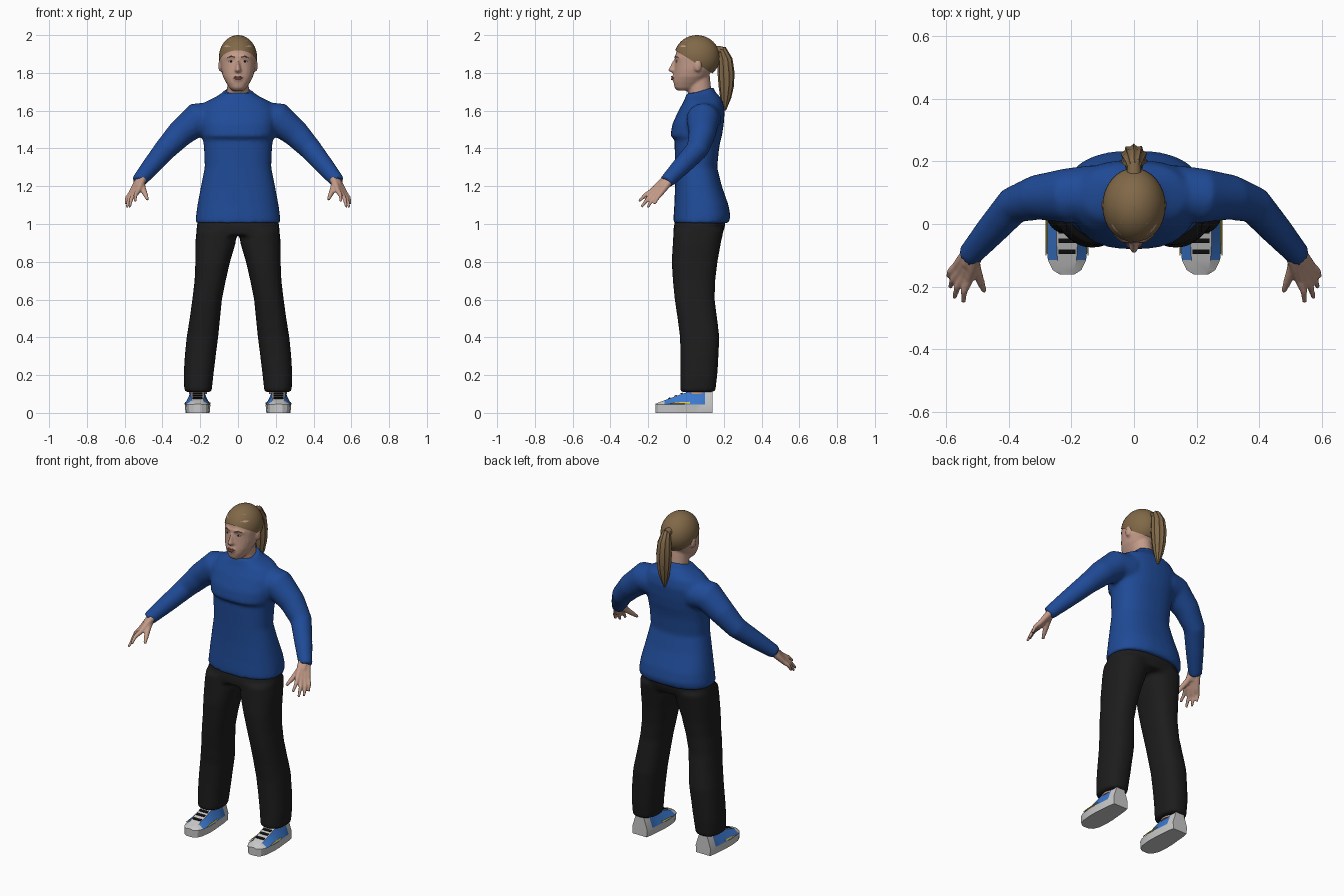
import bpy
import bmesh
import math
from mathutils import Vector

cube = bpy.data.objects.get("Cube")
if cube:
    bpy.data.objects.remove(cube, do_unlink=True)


def material(name, red, green, blue):
    mat = bpy.data.materials.new(name)
    mat.use_nodes = True
    mat.diffuse_color = (red, green, blue, 1)
    mat.node_tree.nodes["Principled BSDF"].inputs["Base Color"].default_value = (red, green, blue, 1)
    return mat


SKIN = material("skin", .55, .33, .25)
HAIR = material("dark blond hair", .22, .14, .065)
SHIRT = material("blue shirt", .014, .07, .31)
CLOTH = material("black cloth", .012, .012, .012)
GREY = material("shoe grey", .58, .58, .58)
BLUE = material("shoe blue", .045, .19, .62)
YELLOW = material("yellow stripe", .8, .55, .04)
LACE = material("lace black", .006, .006, .006)
LIP = material("lip pink", .42, .17, .15)
WHITE = material("eye white", .62, .57, .53)


# Cross-section helpers: every part is a list of closed loops of points
def ring(z, x0, x1, y0, y1, n=24, power=2.0, tilt=0.0):
    points = []
    for i in range(n):
        a = math.tau * i / n
        c, s = math.cos(a), math.sin(a)
        dx = math.copysign(abs(c) ** (2 / power), c) * (x1 - x0) / 2
        dy = math.copysign(abs(s) ** (2 / power), s) * (y1 - y0) / 2
        points.append(Vector(((x0 + x1) / 2 + dx, (y0 + y1) / 2 + dy, z + tilt * dy)))
    return points


def stack(rows, **options):
    """Rows of (z, half width, front y, back y)."""
    return [ring(z, -w, w, f, b, **options) for z, w, f, b in rows]


def ball(centre, rx, ry, rz, n=16, layers=10):
    x, y, z = centre
    loops = []
    for i in range(layers + 1):
        a = math.pi * (i + .05) / (layers + .1)
        s, c = math.sin(a), math.cos(a)
        loops.append(ring(z - rz * c, x - rx * s, x + rx * s, y - ry * s, y + ry * s, n))
    return loops


def tube(path, radii, n=12, ripple=0.0):
    path = [Vector(p) for p in path]
    loops = []
    for i, p in enumerate(path):
        t = (path[min(i + 1, len(path) - 1)] - path[max(i - 1, 0)]).normalized()
        u = t.cross(Vector((.3, 1, .2))).normalized()
        v = t.cross(u)
        loop = []
        for k in range(n):
            a = math.tau * k / n
            r = radii[i] * (1 + ripple * math.cos(a * n / 2))
            loop.append(p + r * (u * math.cos(a) + v * math.sin(a)))
        loops.append(loop)
    return loops


def flip(loops):
    return [[Vector((-p.x, p.y, p.z)) for p in loop] for loop in loops]


def build(name, parts, mats, voxel=0.0, relax=3, paint=None, cut=None, angle=35):
    """Skin the loops of all parts into one mesh, optionally fused."""
    bm = bmesh.new()
    for loops in parts:
        rows = [[bm.verts.new(p) for p in loop] for loop in loops]
        n = len(rows[0])
        for a, b in zip(rows, rows[1:]):
            for k in range(n):
                bm.faces.new((a[k], a[(k + 1) % n], b[(k + 1) % n], b[k]))
        bm.faces.new(rows[0][::-1])
        bm.faces.new(rows[-1])
    bmesh.ops.recalc_face_normals(bm, faces=bm.faces)
    if cut:
        bmesh.ops.bisect_plane(bm, geom=bm.verts[:] + bm.edges[:] + bm.faces[:],
                               plane_co=cut[0], plane_no=cut[1], clear_inner=True)
    if paint:
        for face in bm.faces:
            face.material_index = paint(face.calc_center_median(), face.normal)
    mesh = bpy.data.meshes.new(name)
    bm.to_mesh(mesh)
    bm.free()
    for mat in mats:
        mesh.materials.append(mat)
    obj = bpy.data.objects.new(name, mesh)
    bpy.context.collection.objects.link(obj)
    if voxel:
        fuse = obj.modifiers.new("fuse", 'REMESH')
        fuse.mode = 'VOXEL'
        fuse.voxel_size = voxel
        fuse.use_smooth_shade = True
        soften = obj.modifiers.new("soften", 'SMOOTH')
        soften.factor = .5
        soften.iterations = relax
    else:
        bpy.ops.object.select_all(action='DESELECT')
        obj.select_set(True)
        bpy.context.view_layer.objects.active = obj
        bpy.ops.object.shade_smooth_by_angle(angle=math.radians(angle))
    return obj


# Shirt: torso, collar and both sleeves in one skin
torso = stack([(1.005, .225, -.066, .225), (1.04, .223, -.066, .236), (1.1, .215, -.062, .225),
               (1.2, .196, -.058, .19), (1.3, .176, -.058, .165), (1.4, .18, -.06, .175),
               (1.45, .185, -.06, .185), (1.465, .19, -.083, .19), (1.53, .2, -.072, .2),
               (1.6, .2, -.04, .205), (1.65, .165, -.012, .195), (1.68, .105, 0, .175),
               (1.695, .085, .005, .16)], n=32, power=2.4)
collar = stack([(1.64, .085, .005, .155), (1.705, .078, .01, .15)], tilt=.3)
sleeve = tube([(.12, .1, 1.56), (.215, .09, 1.555), (.31, .085, 1.475), (.385, .06, 1.395),
               (.46, -.025, 1.305), (.53, -.105, 1.222)], [.09, .088, .072, .06, .05, .038], 20)
build("shirt", [torso, collar, sleeve, flip(sleeve)], [SHIRT], .012)

# Trousers: hips and two legs
hips = stack([(.94, .215, -.066, .19), (.98, .22, -.066, .205), (1.03, .212, -.055, .21)], power=2.4)
leg = [ring(*row, power=2.4) for row in [
    (.97, .01, .22, -.066, .2), (.9, .012, .226, -.07, .185), (.8, .042, .226, -.076, .167),
    (.7, .065, .23, -.07, .155), (.6, .085, .242, -.06, .152), (.5, .095, .256, -.045, .165),
    (.4, .105, .272, -.032, .177), (.3, .118, .282, -.03, .172), (.2, .13, .288, -.03, .166),
    (.11, .14, .284, -.032, .155)]]
build("trousers", [hips, leg, flip(leg)], [CLOTH], .012)

# Head, nose, brow, ears and neck
skull = stack([(1.706, .03, -.045, .03), (1.72, .046, -.06, .055), (1.75, .064, -.066, .09),
               (1.78, .08, -.064, .115), (1.82, .09, -.06, .143), (1.88, .095, -.057, .165),
               (1.94, .086, -.046, .155), (1.975, .06, -.015, .12), (1.99, .03, .02, .08)], power=2.2)
nose = stack([(1.802, .014, -.078, -.02), (1.814, .019, -.096, -.02), (1.83, .013, -.087, -.02),
              (1.87, .009, -.066, -.02)], n=12)
neck = stack([(1.64, .066, .015, .15), (1.7, .058, .01, .135), (1.79, .056, .0, .125)])
brow = tube([(-.06, -.03, 1.877), (-.03, -.051, 1.885), (.03, -.051, 1.885), (.06, -.03, 1.877)],
            [.01] * 4)
mouth = ball((0, -.058, 1.773), .028, .018, .02)
ear = ball((.094, .062, 1.838), .011, .02, .032)
build("head", [skull, nose, neck, brow, mouth, ear, flip(ear)], [SKIN], .007, 2)

# Face details
for z, lift in ((1.778, .002), (1.769, -.002)):
    build("lip", [tube([(-.024, -.065, 1.773), (-.01, -.075, z + lift), (.01, -.075, z + lift),
                        (.024, -.065, 1.773)], [.002, .005, .005, .002], 8)], [LIP])
for side, turn in (("left", list), ("right", flip)):
    build(side + "_eye", [turn(ball((.036, -.041, 1.861), .015, .011, .007))], [WHITE])
    build(side + "_iris", [turn(ball((.036, -.049, 1.861), .006, .005, .006))], [LACE])
    build(side + "_eyebrow", [turn(tube([(.016, -.058, 1.882), (.036, -.056, 1.888),
                                         (.058, -.04, 1.88)], [.003, .004, .002], 8))], [HAIR])

# Hair cap swept back to a gathered ponytail
build("hair_cap", [ball((0, .058, 1.883), .101, .121, .117, 32, 20)], [HAIR],
      cut=((0, -.05, 1.915), (0, .13, .21)))
build("hair_tie", [tube([(0, .16, 1.92), (0, .195, 1.918)], [.024, .022])], [HAIR])
build("ponytail", [tube([(0, .16, 1.925), (0, .19, 1.92), (0, .207, 1.87), (0, .212, 1.8),
                         (0, .213, 1.73), (0, .21, 1.67), (0, .205, 1.6)],
                        [.016, .024, .036, .041, .037, .027, .006], 20, .1)], [HAIR], angle=50)

# Hands: four fingers fanning from the wrist, plus a thumb
wrist = Vector((.515, -.095, 1.235))
first, last = Vector((.528, -.18, 1.175)), Vector((.568, -.135, 1.16))
tips = [(.545, -.25, 1.12), (.574, -.236, 1.09), (.588, -.203, 1.088), (.594, -.168, 1.105)]
fingers = []
for i, tip in enumerate(tips):
    knuckle = first.lerp(last, i / 3)
    middle = knuckle.lerp(Vector(tip), .5) + Vector((.006, 0, .006))
    base = wrist + (knuckle - first.lerp(last, .5)) * .5
    fingers.append(tube([base, base.lerp(knuckle, .5), knuckle, middle, tip],
                        [.021, .018, .014, .011, .007]))
thumb = tube([wrist, (.505, -.145, 1.19), (.49, -.185, 1.155), (.478, -.216, 1.128)],
             [.02, .017, .013, .008])
forearm = tube([(.48, -.05, 1.28), wrist, (.53, -.13, 1.2)], [.028, .027, .022])
hand = fingers + [thumb, forearm]
build("left_hand", hand, [SKIN], .0055, 2)
build("right_hand", [flip(part) for part in hand], [SKIN], .0055, 2)

# Shoes: sections from toe to heel as (y, half width, height)
sections = [(-.162, .022, .048), (-.147, .046, .054), (-.115, .061, .066), (-.05, .068, .09),
            (0, .067, .108), (.05, .062, .122), (.1, .058, .124), (.141, .05, .122)]
CENTRE, SOLE = .214, .044


def section(y, w, h):
    half = [(w * .94, 0), (w, SOLE), (w * .5, h)]
    outline = half + [(-x, z) for x, z in reversed(half)]
    return [Vector((CENTRE + x, y, z)) for x, z in outline]


def shoe_colour(centre, normal):
    if centre.z < SOLE or normal.z > .88 or centre.y < -.13 or centre.y > .1:
        return 0
    return 1


def plate(corners, thick):
    """Thin slab standing off along a direction."""
    corners = [Vector(c) for c in corners]
    return [corners, [c + Vector(thick) for c in corners]]


shoe = [section(*row) for row in sections]
ankle = [ring(z, .165, .26, .0, .115) for z in (.1, .2)]
laces = [plate([(CENTRE - .027, y, z), (CENTRE + .027, y, z), (CENTRE + .027, y + .014, z + .005),
                (CENTRE - .027, y + .014, z + .005)], (0, -.001, .004))
         for y, z in ((-.095, .074), (-.06, .087), (-.03, .098))]
stripes = []
for s in (1, -1):
    stripes.append(plate([(CENTRE + s * .065, -.1, .046), (CENTRE + s * .066, .02, .049),
                          (CENTRE + s * .062, .02, .057), (CENTRE + s * .063, -.06, .053)],
                         (s * .003, 0, .002)))
for side, turn in (("left", list), ("right", flip)):
    build(side + "_shoe", [turn(shoe)], [GREY, BLUE], paint=shoe_colour, angle=25)
    build(side + "_ankle", [turn(ankle)], [SKIN])
    build(side + "_laces", [turn(part) for part in laces], [LACE])
    build(side + "_shoe_stripes", [turn(part) for part in stripes], [YELLOW])
